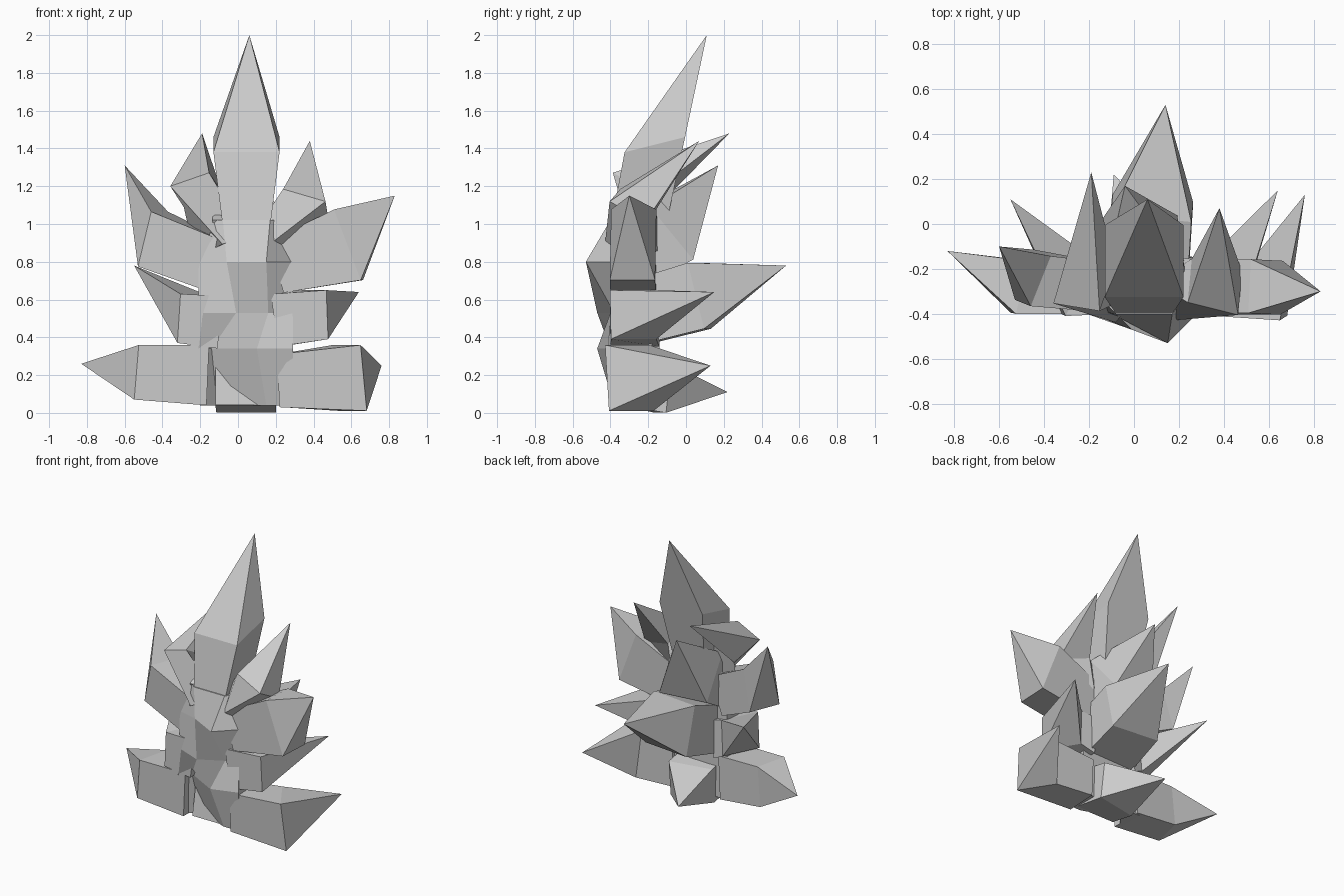
import bpy, bmesh
from math import radians, cos, sin
from mathutils import Vector

if "Cube" in bpy.data.objects:
    bpy.data.objects.remove(bpy.data.objects["Cube"])

Z = Vector((0, 0, 1))


def loft(name, rings, tip=None):
    """Skin a stack of point rings, closing with a cap or a point."""
    bm = bmesh.new()
    loops = [[bm.verts.new(p) for p in r] for r in rings]
    n = len(loops[0])
    for a, b in zip(loops, loops[1:]):
        for i in range(n):
            j = (i + 1) % n
            bm.faces.new((a[i], a[j], b[j], b[i]))
    bm.faces.new(loops[0][::-1])
    if tip:
        t = bm.verts.new(tip)
        for i in range(n):
            bm.faces.new((loops[-1][i], loops[-1][(i + 1) % n], t))
    else:
        bm.faces.new(loops[-1])
    bmesh.ops.recalc_face_normals(bm, faces=bm.faces)
    me = bpy.data.meshes.new(name)
    bm.to_mesh(me)
    bm.free()
    ob = bpy.data.objects.new(name, me)
    bpy.context.collection.objects.link(ob)
    return ob


def ring(c, normal, w, h, roll):
    d = normal.normalized()
    u = d.cross(Z).normalized()
    v = u.cross(d)
    r = radians(roll)
    u, v = u * cos(r) + v * sin(r), v * cos(r) - u * sin(r)
    return [c + u * w * a + v * h * b for a, b in ((-1, -1), (1, -1), (1, 1), (-1, 1))]


def spike(name, base, bsize, shoulder, ssize, tip, normal=None, bnormal=None, roll=0):
    """Four-sided crystal: base section, wider shoulder, sharp tip."""
    b, s, t = Vector(base), Vector(shoulder), Vector(tip)
    d1, d2 = (s - b).normalized(), (t - s).normalized()
    n = Vector(normal) if normal else d1 + d2
    bn = Vector(bnormal) if bnormal else d1
    loft(name, [ring(b, bn, *bsize, roll), ring(s, n, *ssize, roll)], t)


# Faceted core with an uneven front: height, half-points left to right
core = []
for z, front in (
        (0.04, ((-0.20, -0.38), (-0.11, -0.28), (0.15, -0.38), (0.29, -0.38))),
        (0.34, ((-0.21, -0.40), (-0.14, -0.34), (0.10, -0.47), (0.29, -0.41))),
        (0.53, ((-0.21, -0.39), (-0.01, -0.47), (0.16, -0.38), (0.29, -0.40))),
        (0.80, ((-0.21, -0.38), (-0.06, -0.42), (0.15, -0.53), (0.29, -0.39))),
        (1.02, ((-0.12, -0.36), (-0.08, -0.40), (0.17, -0.40), (0.20, -0.36)))):
    back = ((front[3][0], -0.18), (front[0][0], -0.18))
    core.append([Vector((x, y, z)) for x, y in front + back])
loft("core", core)

# Crown spikes
spike("crown_spike", (0.045, -0.25, 1.0), (0.125, 0.15),
      (0.045, -0.165, 1.42), (0.175, 0.165), (0.06, 0.11, 2.0),
      normal=(0, -0.25, 1), bnormal=(0, -0.1, 1))
spike("upper_left_spike", (-0.09, -0.29, 0.88), (0.10, 0.11),
      (-0.22, -0.27, 1.18), (0.11, 0.12), (-0.19, 0.23, 1.48), roll=35)
spike("upper_right_spike", (0.20, -0.29, 0.88), (0.10, 0.10),
      (0.36, -0.28, 1.10), (0.12, 0.11), (0.38, 0.07, 1.44), roll=-30)

# Side spikes, from top to bottom
spike("left_high_spike", (-0.14, -0.28, 0.79), (0.11, 0.14),
      (-0.45, -0.24, 0.92), (0.12, 0.15), (-0.60, -0.10, 1.31), normal=(-1, 0.4, 0.28))
spike("right_high_spike", (0.20, -0.28, 0.77), (0.12, 0.14),
      (0.585, -0.28, 0.89), (0.12, 0.20), (0.83, -0.30, 1.15), normal=(1, -0.05, 0.38))
spike("left_middle_spike", (-0.10, -0.27, 0.48), (0.13, 0.14),
      (-0.25, -0.28, 0.50), (0.14, 0.13), (-0.55, 0.11, 0.78), normal=(-1, 0.5, 0.08))
spike("right_middle_spike", (0.20, -0.27, 0.49), (0.13, 0.14),
      (0.40, -0.28, 0.52), (0.14, 0.13), (0.64, 0.15, 0.64), normal=(1, 0.6, 0.05))
spike("left_low_spike", (-0.16, -0.28, 0.20), (0.12, 0.16),
      (-0.51, -0.28, 0.215), (0.12, 0.145), (-0.83, -0.12, 0.26))
spike("right_low_spike", (0.22, -0.28, 0.17), (0.12, 0.14),
      (0.59, -0.30, 0.185), (0.14, 0.175), (0.76, 0.13, 0.25))

# Rear spikes, with bases wide enough to meet their neighbours
spike("rear_high_spike", (0.04, -0.28, 0.86), (0.18, 0.18),
      (0.03, -0.10, 0.95), (0.18, 0.18), (-0.04, 0.17, 1.31))
spike("rear_middle_spike", (0.05, -0.25, 0.53), (0.19, 0.17),
      (0.08, 0.07, 0.62), (0.18, 0.18), (0.14, 0.53, 0.78), normal=(0.1, 1, 0.25))
spike("rear_low_spike", (0.04, -0.34, 0.17), (0.16, 0.13),
      (0.04, -0.12, 0.13), (0.16, 0.13), (-0.09, 0.22, 0.11))
